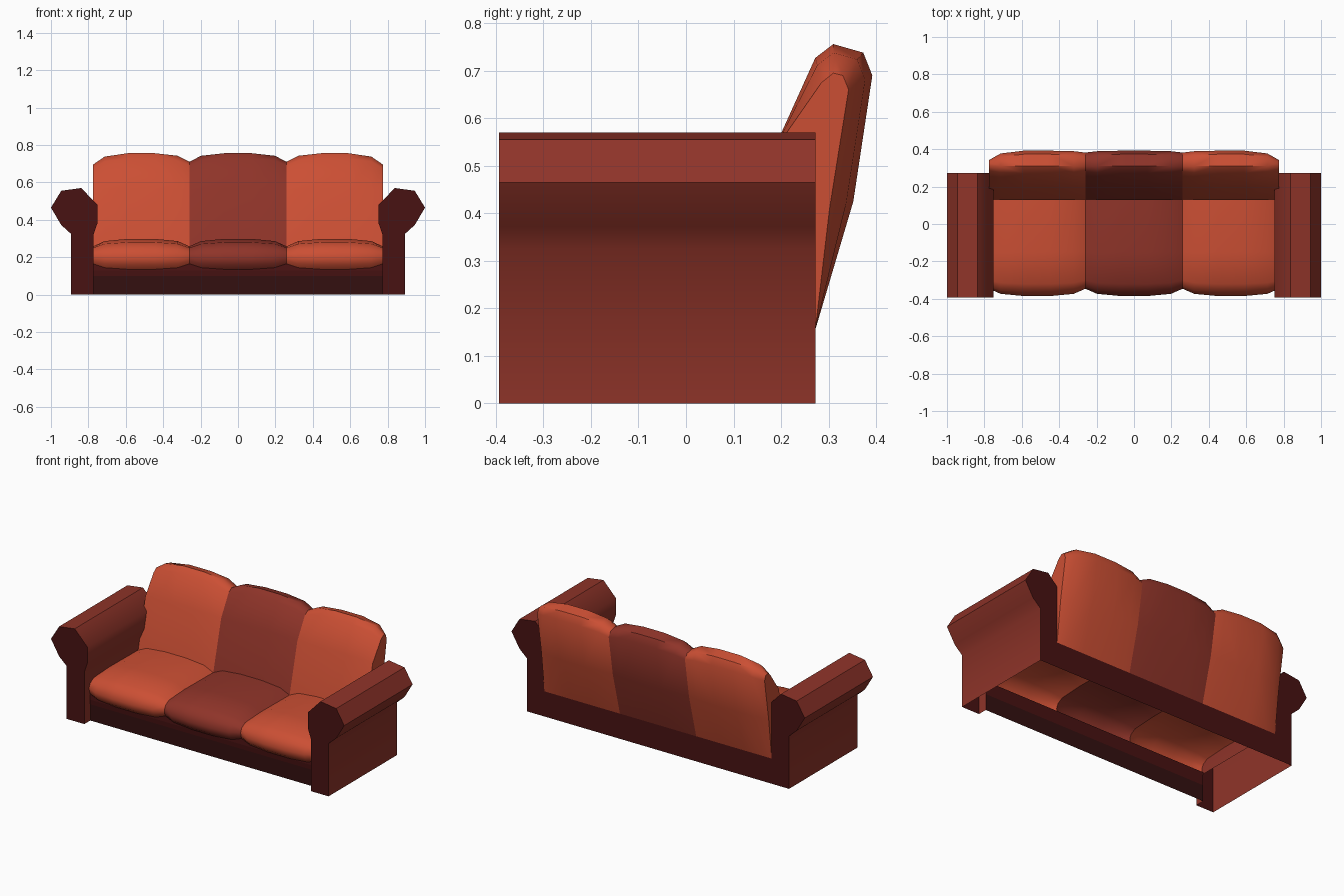
import bpy, bmesh, math

if "Cube" in bpy.data.objects:
    bpy.data.objects.remove(bpy.data.objects["Cube"])


def material(name, rgb):
    m = bpy.data.materials.new(name)
    m.diffuse_color = (*rgb, 1)
    m.use_nodes = True
    m.node_tree.nodes["Principled BSDF"].inputs["Base Color"].default_value = m.diffuse_color
    return m


ORANGE = material("orange_fabric", (0.60, 0.078, 0.034))
RED = material("red_fabric", (0.275, 0.034, 0.022))
DARK = material("dark_fabric", (0.066, 0.006, 0.006))
BASE = material("base_fabric", (0.034, 0.005, 0.005))


def make(name, verts, faces, mats, face_mats=None, recalc=True, angle=None):
    me = bpy.data.meshes.new(name)
    me.from_pydata(verts, [], faces)
    for m in mats:
        me.materials.append(m)
    for p, i in zip(me.polygons, face_mats or [0] * len(faces)):
        p.material_index = i
    if recalc:
        bm = bmesh.new()
        bm.from_mesh(me)
        bmesh.ops.recalc_face_normals(bm, faces=bm.faces)
        bm.to_mesh(me)
        bm.free()
    ob = bpy.data.objects.new(name, me)
    bpy.context.collection.objects.link(ob)
    if angle:
        bpy.ops.object.select_all(action='DESELECT')
        ob.select_set(True)
        bpy.context.view_layer.objects.active = ob
        bpy.ops.object.shade_smooth_by_angle(angle=math.radians(angle))
    return ob


def cushion(name, xs, full, seam, end, mat, cap):
    """Loft y-z profiles across x: seam -> full -> end."""
    us = [0, 0.12, 0.36, 0.64, 0.88, 1]
    ws = [0, 0.7, 1, 1, 0.7, 0]
    n, verts, faces = len(full), [], []
    for u, w in zip(us, ws):
        edge = seam if u < 0.5 else end
        for a, b in zip(full, edge):
            verts.append((xs[0] + u * (xs[1] - xs[0]),
                          b[0] + w * (a[0] - b[0]), b[1] + w * (a[1] - b[1])))
    for i in range(len(us) - 1):
        for j in range(n - 1):
            k = i * n + j
            faces.append((k, k + 1, k + n + 1, k + n))
    if cap:
        faces.append(tuple(range((len(us) - 1) * n, len(us) * n)))
    make(name, verts, faces, [mat], angle=50)


# Cushion profiles (y, z): at the middle, at a seam and at the outer end
BACK_FULL = [(.13, .27), (.20, .568), (.272, .727), (.31, .756), (.373, .738),
             (.392, .69), (.352, .425), (.272, .155)]
BACK_SEAM = [(.13, .25), (.207, .56), (.28, .69), (.31, .71), (.36, .70),
             (.382, .67), (.342, .425), (.272, .155)]
BACK_END = [(.13, .25), (.205, .56), (.285, .675), (.31, .695), (.33, .69),
            (.342, .66), (.302, .41), (.272, .155)]
SEAT_FULL = [(.13, .295), (-.15, .298), (-.32, .28), (-.365, .245),
             (-.385, .20), (-.372, .16), (-.345, .135)]
SEAT_SEAM = [(.13, .255), (-.15, .258), (-.30, .25), (-.335, .23),
             (-.346, .205), (-.342, .18), (-.335, .165)]

for label, xs, mat, cap in (("left", (-.26, -.775), ORANGE, True),
                            ("middle", (-.26, .26), RED, False),
                            ("right", (.26, .775), ORANGE, True)):
    cushion(label + "_back_cushion", xs, BACK_FULL, BACK_SEAM,
            BACK_END if cap else BACK_SEAM, mat, cap)
    cushion(label + "_seat_cushion", xs, SEAT_FULL, SEAT_SEAM, SEAT_SEAM, mat, False)

# Rolled arms: shells open at the bottom, inner wall stops at the seat
ARM = [(.893, 0), (.893, .325), (.945, .372), (1, .465), (.945, .555), (.838, .57),
       (.752, .48), (.752, .38), (.773, .32), (.773, .17), (.773, 0)]
Y0, Y1, YB = -.393, .272, -.335
n = len(ARM)
for label, s in (("left", -1), ("right", 1)):
    verts = [(s * x, y, z) for y in (Y0, Y1) for x, z in ARM]
    faces = [(i, i + 1, n + i + 1, n + i) for i in range(n - 2)]
    fm = [0] * len(faces)
    # front and back ends, plus the short inner return ahead of the base
    faces += [tuple(range(n)), tuple(range(n, 2 * n))]
    verts += [(s * .773, YB, .17), (s * .773, YB, 0)]
    faces.append((n - 2, n - 1, 2 * n + 1, 2 * n))
    make(label + "_arm", verts, faces, [RED, DARK], fm + [1, 1, 0], angle=50)


def panel(name, w, rows, mat):
    verts = [(x, y, z) for y, z in rows for x in (-w, w)]
    faces = [(2 * i, 2 * i + 1, 2 * i + 3, 2 * i + 2) for i in range(len(rows) - 1)]
    make(name, verts, faces, [mat], recalc=False)


# Base boards and back panel
panel("front_board", .773, [(YB, 0), (YB, .10)], BASE)
panel("front_rail", .773, [(YB, .10), (-.338, .13), (-.333, .18)], DARK)
panel("back_panel", .773, [(Y1, .155), (Y1, 0)], DARK)
